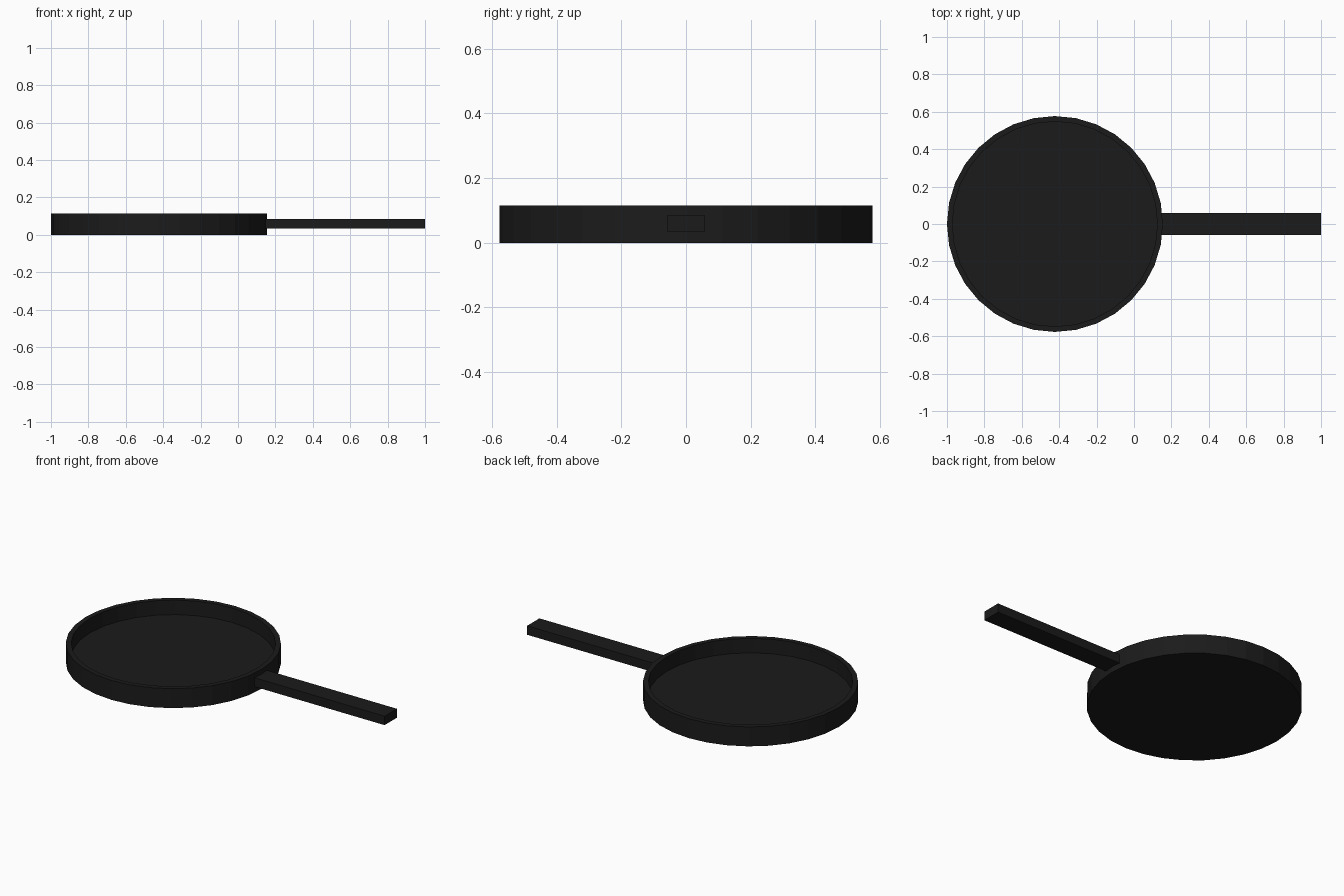
import bpy, bmesh
from math import cos, sin, pi

if "Cube" in bpy.data.objects:
    bpy.data.objects.remove(bpy.data.objects["Cube"])

R, H, WALL, CX, SIDES = 0.577, 0.115, 0.029, -0.423, 32

iron = bpy.data.materials.new("black_iron")
iron.diffuse_color = (0.011, 0.011, 0.011, 1)
iron.use_nodes = True
iron.node_tree.nodes["Principled BSDF"].inputs["Base Color"].default_value = iron.diffuse_color


def add_object(name, bm):
    bmesh.ops.recalc_face_normals(bm, faces=bm.faces)
    mesh = bpy.data.meshes.new(name)
    bm.to_mesh(mesh)
    bm.free()
    mesh.materials.append(iron)
    obj = bpy.data.objects.new(name, mesh)
    bpy.context.collection.objects.link(obj)
    return obj


# Pan body: outer wall, flat rim, inner wall, recessed floor
profile = [(R, 0), (R, H), (R - WALL, H), (R - WALL, WALL)]
bm = bmesh.new()
rings = [[bm.verts.new((r * cos(2 * pi * i / SIDES), r * sin(2 * pi * i / SIDES), z))
          for i in range(SIDES)] for r, z in profile]
for a, b in zip(rings, rings[1:]):
    for i in range(SIDES):
        j = (i + 1) % SIDES
        bm.faces.new((a[i], a[j], b[j], b[i]))
bm.faces.new(rings[0])
bm.faces.new(rings[-1])
pan = add_object("pan_body", bm)
pan.location.x = CX

# Straight square-edged handle, its root buried in the wall
x0, x1, z0, z1 = 0.135, 1.0, 0.033, 0.086
bm = bmesh.new()
bmesh.ops.create_cube(bm, size=1)
bmesh.ops.scale(bm, vec=(x1 - x0, 0.115, z1 - z0), verts=bm.verts)
handle = add_object("handle", bm)
handle.location = ((x0 + x1) / 2, 0, (z0 + z1) / 2)
